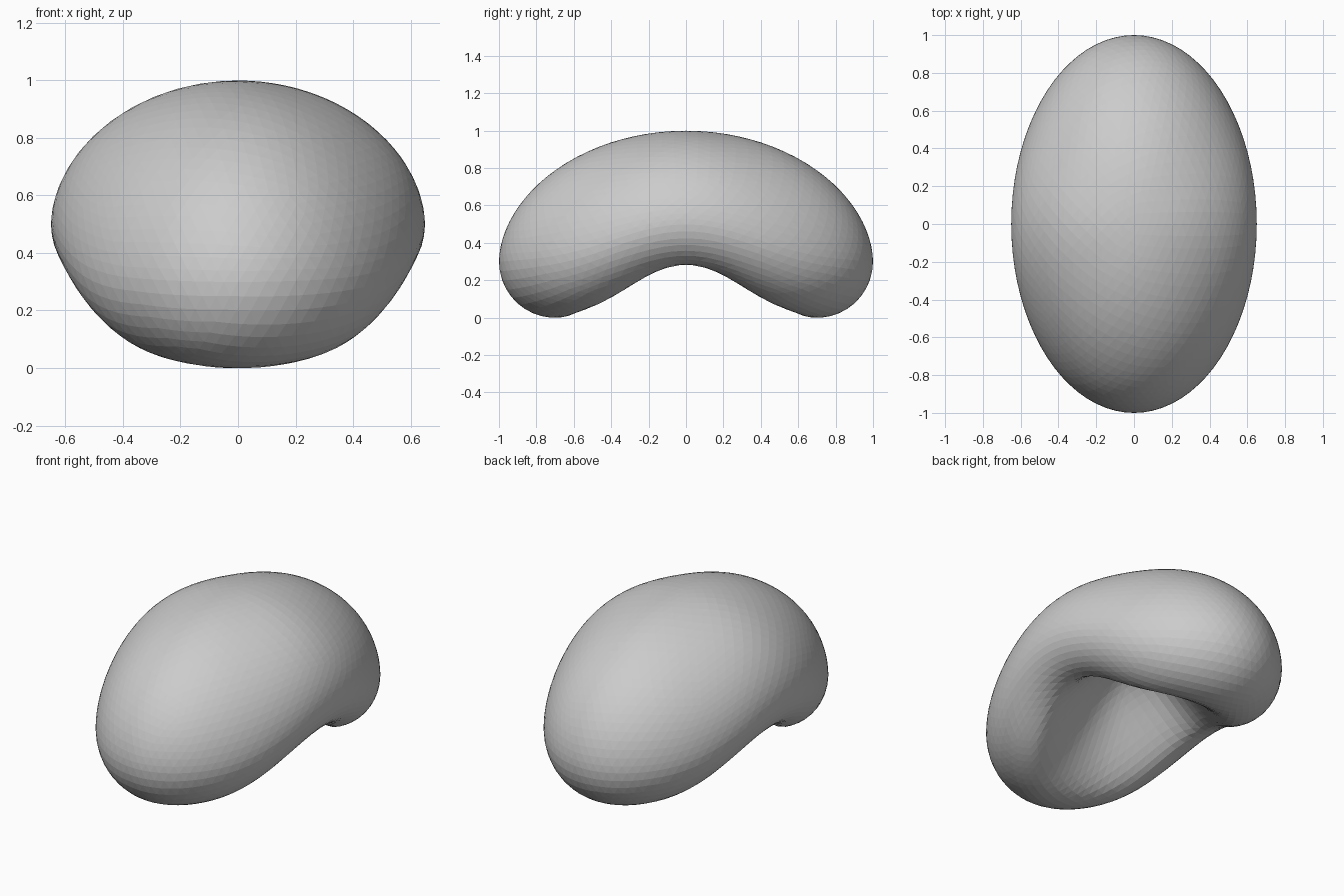
import bpy, bmesh
from math import sin, cos, pi, sqrt, acos

if "Cube" in bpy.data.objects:
    bpy.data.objects.remove(bpy.data.objects["Cube"])

WIDTH = 0.65      # half width in x; half length in y is 1
RIM = 0.7         # relative radius of the lowest ring under the body
HOLLOW_Z = 0.54   # height of the hollow's ceiling


def bean_point(v):
    """Map a point on the unit sphere to the hollowed, arched bean."""
    n = v.normalized()
    phi = acos(max(-1, min(1, n.z)))
    flat = sqrt(n.x ** 2 + n.y ** 2)
    cx, cy = (n.x / flat, n.y / flat) if flat > 1e-5 else (1, 0)
    c = cx * cx                          # 1 at the sides, 0 at the ends
    side_z = 0.3 + 0.2 * (0.2 * c + 0.8 * c ** 4)
    rim_z = 0.283 * (0.4 * c + 0.6 * c ** 3.7)
    if phi <= pi / 2:                    # domed top
        r = sin(phi)
        z = side_z + (1 - side_z) * max(0, cos(phi)) ** 1.07
    elif phi <= 0.7 * pi:                # rounded lower edge
        a = (phi - pi / 2) / (0.2 * pi) * pi / 2
        r = RIM + (1 - RIM) * cos(a)
        z = side_z + (rim_z - side_z) * sin(a)
    else:                                # hollow underside, gentler at the ends
        t = (pi - phi) / (0.3 * pi)
        r = RIM * t
        z = rim_z + (HOLLOW_Z - rim_z) * max(0, 1 - t * t) ** (2.4 - 0.7 * c)
    return WIDTH * r * cx, r * cy, z


# Bean body, flat-shaded triangles
bm = bmesh.new()
bmesh.ops.create_icosphere(bm, subdivisions=5, radius=1)
for v in bm.verts:
    v.co = bean_point(v.co)
low = min(v.co.z for v in bm.verts)
for v in bm.verts:
    v.co.z -= low
bmesh.ops.recalc_face_normals(bm, faces=bm.faces)
mesh = bpy.data.meshes.new("bean_body")
bm.to_mesh(mesh)
bm.free()
body = bpy.data.objects.new("bean_body", mesh)
bpy.context.collection.objects.link(body)
